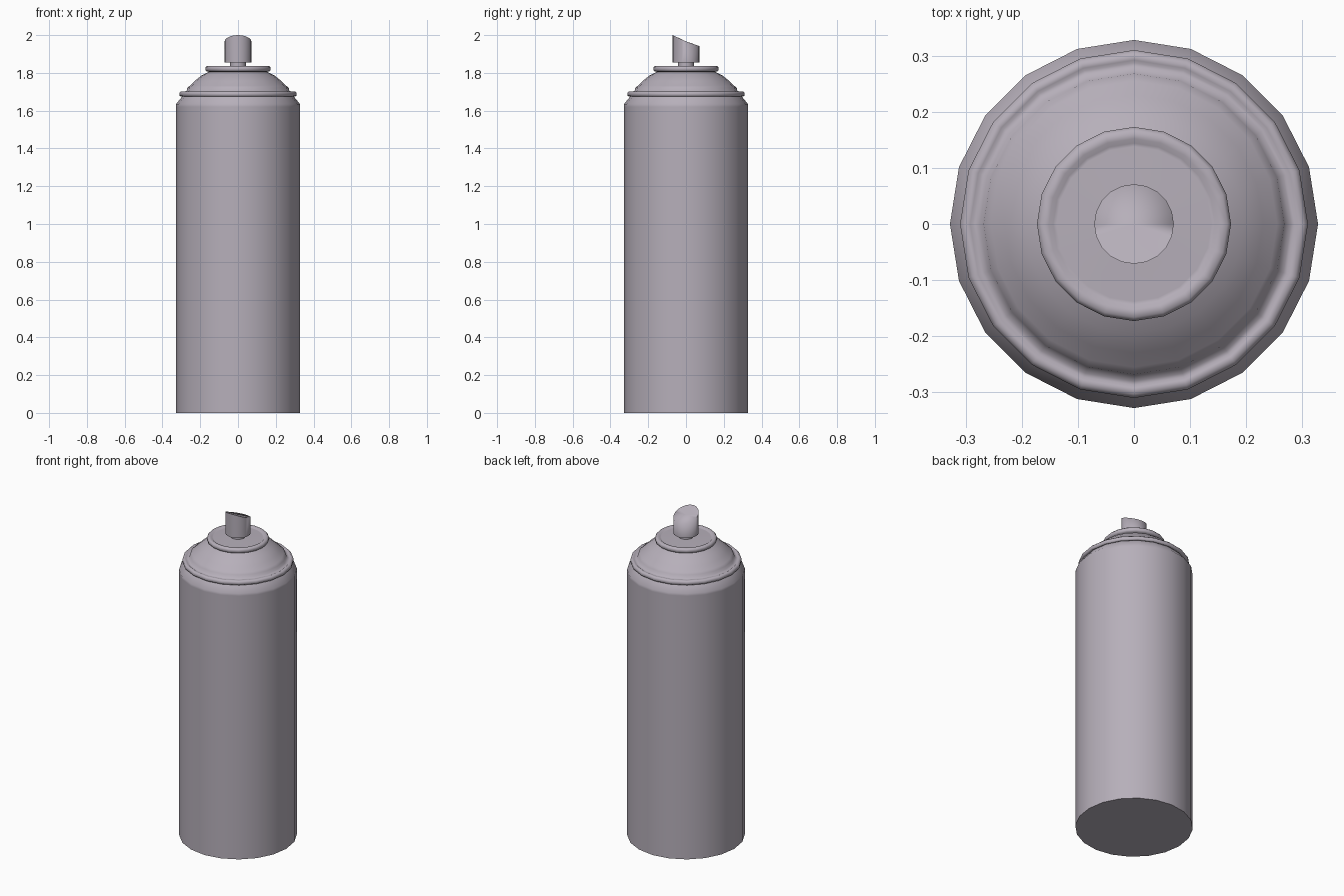
import bpy, bmesh, math

if "Cube" in bpy.data.objects:
    bpy.data.objects.remove(bpy.data.objects["Cube"])

SIDES = 20

paint = bpy.data.materials.new("mauve_grey")
paint.diffuse_color = (0.47, 0.43, 0.49, 1.0)
paint.use_nodes = True
paint.node_tree.nodes["Principled BSDF"].inputs["Base Color"].default_value = paint.diffuse_color


def make_object(name, bm, angle):
    bmesh.ops.recalc_face_normals(bm, faces=bm.faces)
    mesh = bpy.data.meshes.new(name)
    bm.to_mesh(mesh)
    bm.free()
    mesh.materials.append(paint)
    obj = bpy.data.objects.new(name, mesh)
    bpy.context.collection.objects.link(obj)
    bpy.ops.object.select_all(action='DESELECT')
    obj.select_set(True)
    bpy.context.view_layer.objects.active = obj
    bpy.ops.object.shade_smooth_by_angle(angle=math.radians(angle))
    return obj


def lathe(name, profile, angle, shape=None):
    """Turn an (r, z) profile around z and cap it; shape(y, z) may adjust the height."""
    bm = bmesh.new()
    rings = []
    for r, z in profile:
        ring = []
        for i in range(SIDES):
            a = 2 * math.pi * i / SIDES
            x, y = r * math.cos(a), r * math.sin(a)
            ring.append(bm.verts.new((x, y, shape(y, z) if shape else z)))
        rings.append(ring)
    for low, high in zip(rings, rings[1:]):
        for i in range(SIDES):
            j = (i + 1) % SIDES
            bm.faces.new((low[i], low[j], high[j], high[i]))
    # flat bottom, fanned top
    bm.faces.new(rings[0][::-1])
    z = profile[-1][1]
    tip = bm.verts.new((0, 0, shape(0, z) if shape else z))
    for i in range(SIDES):
        bm.faces.new((rings[-1][i], rings[-1][(i + 1) % SIDES], tip))
    return make_object(name, bm, angle)


# Can: body, shoulder, crimped rim, dome and valve cup in one skin
lathe("can_body", [
    (0.328, 0.0), (0.328, 1.620), (0.328, 1.635), (0.292, 1.679),   # body, shoulder
    (0.302, 1.674), (0.310, 1.680), (0.310, 1.694), (0.302, 1.702),  # crimped rim
    (0.292, 1.702), (0.287, 1.698), (0.280, 1.702), (0.272, 1.705),
    (0.268, 1.722), (0.255, 1.732), (0.230, 1.757), (0.195, 1.785),  # dome
    (0.155, 1.806), (0.166, 1.808), (0.173, 1.815), (0.173, 1.828),  # valve cup
    (0.166, 1.836), (0.152, 1.836), (0.144, 1.830), (0.138, 1.830),
    (0.040, 1.835),
], 75)

# Valve stem
lathe("valve_stem", [(0.042, 1.82), (0.042, 1.86)], 40)


# Spray button with a softly shaded top that slopes down to the back
def slope(y, z):
    return 1.967 - 0.41 * y + 0.8 * y * y if z > 1.95 else z


lathe("spray_button", [(0.071, 1.856), (0.071, 1.97)], 89, slope)
